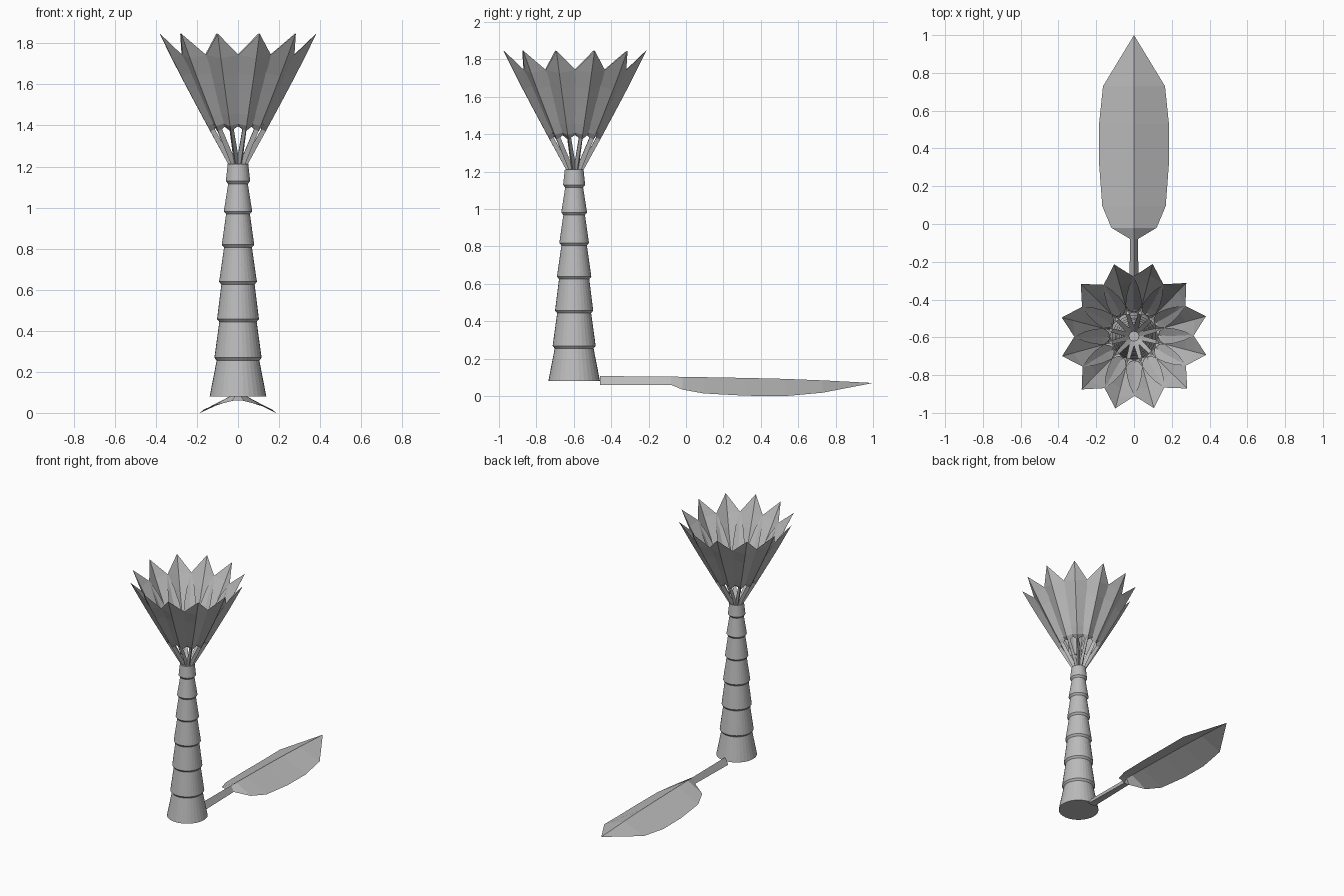
import bpy, bmesh, math
from mathutils import Matrix, Vector

if "Cube" in bpy.data.objects:
    bpy.data.objects.remove(bpy.data.objects["Cube"])

mat = bpy.data.materials.new("plain grey")
mat.diffuse_color = (0.5, 0.5, 0.5, 1)
mat.use_nodes = True
mat.node_tree.nodes["Principled BSDF"].inputs["Base Color"].default_value = mat.diffuse_color

TRUNK_Y = -0.598
START, RIDGE = -0.46, 0.107     # stalk start and ridge height of the fallen leaf


def finish(name, bm):
    me = bpy.data.meshes.new(name)
    bm.to_mesh(me)
    bm.free()
    me.materials.append(mat)
    ob = bpy.data.objects.new(name, me)
    bpy.context.collection.objects.link(ob)
    return ob


# Folded leaf: stations of (y, half width, edge z, ridge z)
STATIONS = [(-0.46, 0.028, 0.060, 0.107), (-0.08, 0.020, 0.060, 0.104),
            (-0.02, 0.120, 0.035, 0.103), (0.095, 0.168, 0.014, 0.101),
            (0.32, 0.185, 0.002, 0.097), (0.53, 0.185, 0.000, 0.092),
            (0.73, 0.164, 0.018, 0.084)]
TIP = (0, 1.0, 0.07)


def leaf(name, matrix):
    bm = bmesh.new()
    org = Vector((0, START, RIDGE))
    v = lambda x, y, z: bm.verts.new(Vector((x, y, z)) - org)
    rows = [(v(-w, y, e), v(0, y, r), v(w, y, e)) for y, w, e, r in STATIONS]
    tip = v(*TIP)
    for a, b in zip(rows, rows[1:]):
        bm.faces.new((a[0], a[1], b[1], b[0]))
        bm.faces.new((a[1], a[2], b[2], b[1]))
    last = rows[-1]
    bm.faces.new((last[0], last[1], tip))
    bm.faces.new((last[1], last[2], tip))
    # closed underside and end of the stalk
    bm.faces.new((rows[0][0], rows[1][0], rows[1][2], rows[0][2]))
    bm.faces.new((rows[0][0], rows[0][2], rows[0][1]))
    bm.faces.new((rows[1][0], rows[1][1], rows[1][2]))
    ob = finish(name, bm)
    ob.matrix_world = matrix
    return ob


# Fallen leaf on the ground
leaf("fallen_leaf", Matrix.Translation((0, START, RIDGE)))

# Crown of twelve half-size leaves, ridges facing outwards
ELEV = math.radians(60)
for i in range(12):
    a = math.radians(15.5 + 30 * i)
    out = Vector((math.cos(a), math.sin(a), 0))
    up = Vector((0, 0, 1))
    d = out * math.cos(ELEV) + up * math.sin(ELEV)
    n = out * math.sin(ELEV) - up * math.cos(ELEV)
    t = d.cross(n)
    rot = Matrix((t, d, n)).transposed().to_4x4()
    base = Vector((0, TRUNK_Y + 0.004, 1.206)) + out * 0.046
    leaf(f"crown_leaf_{i + 1}", Matrix.Translation(base) @ rot @ Matrix.Scale(0.5, 4))

# Trunk of stacked tapering segments, each flaring out over the one below
RINGS = [(0.08, 0.138), (0.262, 0.115), (0.45, 0.102), (0.632, 0.092),
         (0.812, 0.079), (0.975, 0.069), (1.122, 0.059), (1.212, 0.050)]
profile = [RINGS[0]]
for (z0, r0), (z1, r1) in zip(RINGS, RINGS[1:-1]):
    profile += [(z1 - 0.007, r1 - 0.011), (z1 + 0.007, r1)]
profile.append(RINGS[-1])

SIDES = 32
bm = bmesh.new()
loops = []
for z, r in profile:
    loops.append([bm.verts.new((r * math.cos(2 * math.pi * k / SIDES),
                                r * math.sin(2 * math.pi * k / SIDES), z))
                  for k in range(SIDES)])
for lo, hi in zip(loops, loops[1:]):
    for k in range(SIDES):
        j = (k + 1) % SIDES
        bm.faces.new((lo[k], lo[j], hi[j], hi[k]))
bm.faces.new(loops[0][::-1])
bm.faces.new(loops[-1])
trunk = finish("trunk", bm)
trunk.location = (0, TRUNK_Y, 0)
